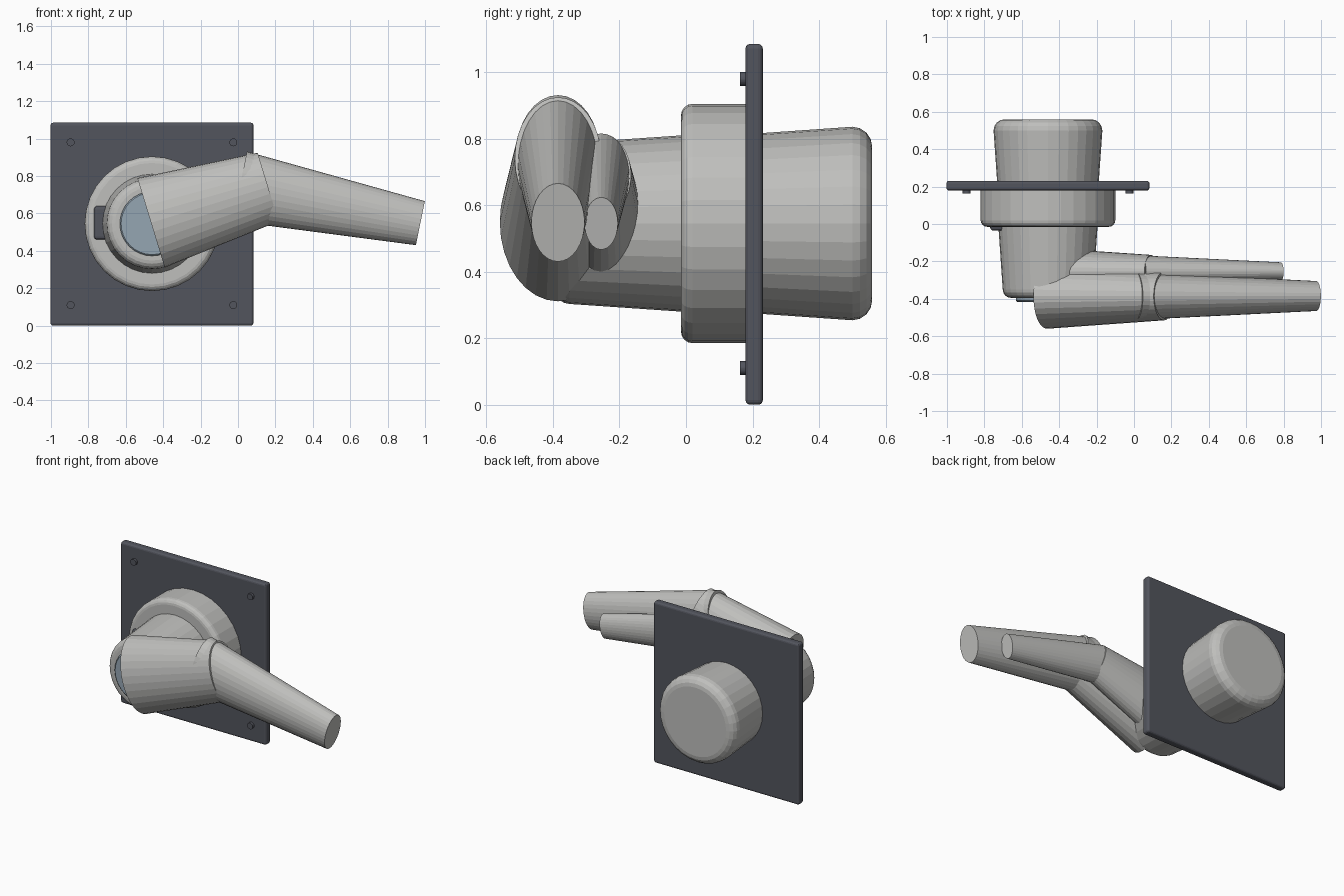
import bpy, bmesh, math
from mathutils import Vector, Matrix

cube = bpy.data.objects.get("Cube")
if cube:
    bpy.data.objects.remove(cube, do_unlink=True)


def material(name, rgb):
    m = bpy.data.materials.new(name)
    m.use_nodes = True
    m.diffuse_color = (*rgb, 1)
    m.node_tree.nodes["Principled BSDF"].inputs["Base Color"].default_value = (*rgb, 1)
    return m


light_grey = material("light_grey", (0.52, 0.52, 0.505))
dark_slate = material("dark_slate", (0.085, 0.09, 0.11))
glass_blue = material("glass_blue", (0.3, 0.38, 0.45))

CX, CZ = -0.46, 0.545
SIDES = 32


def finish(name, bm, mat, bevel=0):
    bmesh.ops.recalc_face_normals(bm, faces=bm.faces)
    me = bpy.data.meshes.new(name)
    bm.to_mesh(me)
    bm.free()
    me.materials.append(mat)
    ob = bpy.data.objects.new(name, me)
    bpy.context.collection.objects.link(ob)
    if bevel:
        mod = ob.modifiers.new("rounded_edges", "BEVEL")
        mod.width, mod.segments = bevel, 3
    return ob


def loft(name, rings, mat):
    """Skin rings of (centre, across_vector, up_vector) and cap both ends."""
    bm = bmesh.new()
    loops = []
    for c, u, v in rings:
        angles = [math.tau * i / SIDES for i in range(SIDES)]
        loops.append([bm.verts.new(c + u * math.cos(a) + v * math.sin(a)) for a in angles])
    for a, b in zip(loops, loops[1:]):
        for i in range(SIDES):
            j = (i + 1) % SIDES
            bm.faces.new((a[i], a[j], b[j], b[i]))
    bm.faces.new(loops[0])
    bm.faces.new(loops[-1])
    return finish(name, bm, mat)


def lathe(name, profile, mat, x=CX, z=CZ):
    """Turn (radius, y) pairs about an axis along y."""
    return loft(name, [(Vector((x, y, z)), Vector((r, 0, 0)), Vector((0, 0, r)))
                       for r, y in profile], mat)


def rounded(r, y, radius, inward):
    """Quarter-round corner from the side wall to the end face at y."""
    return [(r - radius * (1 - math.cos(t)), y - inward * radius * (1 - math.sin(t)))
            for t in (math.pi / 2 * k / 4 for k in range(5))]


def arm(name, start, end, y, r0, r1, w0, w1):
    """Tapered oval tube in the x-z plane at depth y."""
    a, b = Vector((start[0], y, start[1])), Vector((end[0], y, end[1]))
    d = (b - a).normalized()
    up = Vector((-d.z, 0, d.x))
    across = Vector((0, 1, 0))
    return loft(name, [(a, across * w0, up * r0), (b, across * w1, up * r1)], light_grey)


def box(name, size, centre, mat, bevel):
    bm = bmesh.new()
    bmesh.ops.create_cube(bm, size=1, matrix=Matrix.Translation(centre) @ Matrix.Diagonal((*size, 1)))
    return finish(name, bm, mat, bevel)


# Mounting plate and its four screws
box("mounting_plate", (1.085, 0.052, 1.085), (CX, 0.205, 0.5425), dark_slate, 0.014)
for side, sx in (("right", -1), ("left", 1)):
    for level, sz in (("lower", -1), ("upper", 1)):
        lathe(f"{level}_{side}_screw", [(0.021, 0.162), (0.021, 0.19)], dark_slate,
              CX + sx * 0.435, CZ + sz * 0.435)

# Round housing: collar, rear body, front barrel, lens
lathe("collar", [(0.36, 0.19)] + rounded(0.36, -0.015, 0.035, -1), light_grey)
lathe("rear_body", [(0.27, 0.2)] + rounded(0.291, 0.56, 0.06, 1), light_grey)
lathe("front_barrel", [(0.266, 0.0)] + rounded(0.242, -0.395, 0.045, -1), light_grey)
lathe("lens", [(0.172, -0.38), (0.172, -0.41), (0.165, -0.416)], glass_blue)

# Small catch on the collar face
box("side_catch", (0.08, 0.04, 0.18), (-0.73, -0.015, 0.55), dark_slate, 0.018)

# Large front arm: upper and fore sections
arm("large_arm_inner", (-0.465, 0.55), (0.161, 0.741), -0.385, 0.25, 0.192, 0.175, 0.13)
arm("large_arm_outer", (0.01, 0.745), (0.975, 0.548), -0.385, 0.19, 0.12, 0.128, 0.08)

# Small rear arm
arm("small_arm_inner", (CX, 0.54), (0.09, 0.69), -0.255, 0.21, 0.13, 0.127, 0.09)
arm("small_arm_outer", (0.04, 0.69), (0.785, 0.545), -0.255, 0.128, 0.08, 0.087, 0.05)
